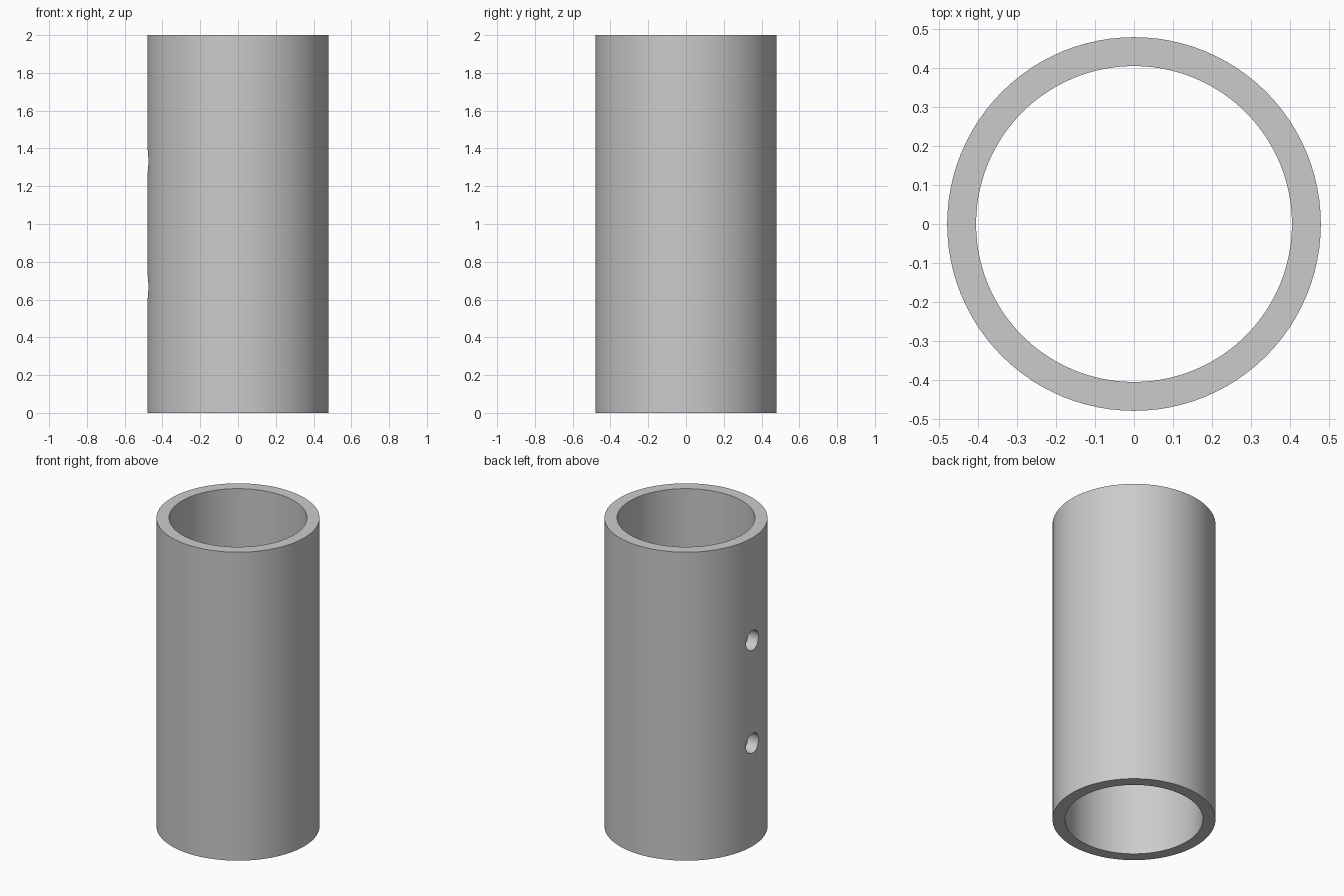
import bpy, math

default = bpy.data.objects.get("Cube")
if default:
    bpy.data.objects.remove(default, do_unlink=True)

OUTER, INNER, HEIGHT = 0.479, 0.405, 2.0
HOLE_RADIUS = 0.064

grey = bpy.data.materials.new("light grey")
grey.use_nodes = True
grey.diffuse_color = (0.6, 0.6, 0.6, 1)
grey.node_tree.nodes["Principled BSDF"].inputs["Base Color"].default_value = (0.6, 0.6, 0.6, 1)


def cylinder(name, radius, depth, location, rotation=(0, 0, 0), sides=96):
    bpy.ops.mesh.primitive_cylinder_add(vertices=sides, radius=radius, depth=depth,
                                        location=location, rotation=rotation)
    obj = bpy.context.object
    obj.name = name
    obj.data.materials.append(grey)
    return obj


# Tube body
tube = cylinder("tube", OUTER, HEIGHT, (0, 0, HEIGHT / 2))

# Bore, and two round holes through one side of the wall
cutters = [cylinder("bore_cutter", INNER, HEIGHT + 0.2, (0, 0, HEIGHT / 2))]
for label, fraction in (("lower", 1 / 3), ("upper", 2 / 3)):
    cutters.append(cylinder(label + "_hole_cutter", HOLE_RADIUS, 0.4,
                            (-OUTER, 0, HEIGHT * fraction), (0, math.pi / 2, 0), 48))

bpy.ops.object.select_all(action='DESELECT')
tube.select_set(True)
bpy.context.view_layer.objects.active = tube
for cutter in cutters:
    cut = tube.modifiers.new(cutter.name, 'BOOLEAN')
    cut.operation = 'DIFFERENCE'
    cut.solver = 'EXACT'
    cut.object = cutter
    bpy.ops.object.modifier_apply(modifier=cut.name)
for cutter in cutters:
    bpy.data.objects.remove(cutter, do_unlink=True)

# Smooth walls with crisp rims
bpy.ops.object.shade_smooth_by_angle(angle=math.radians(30))
